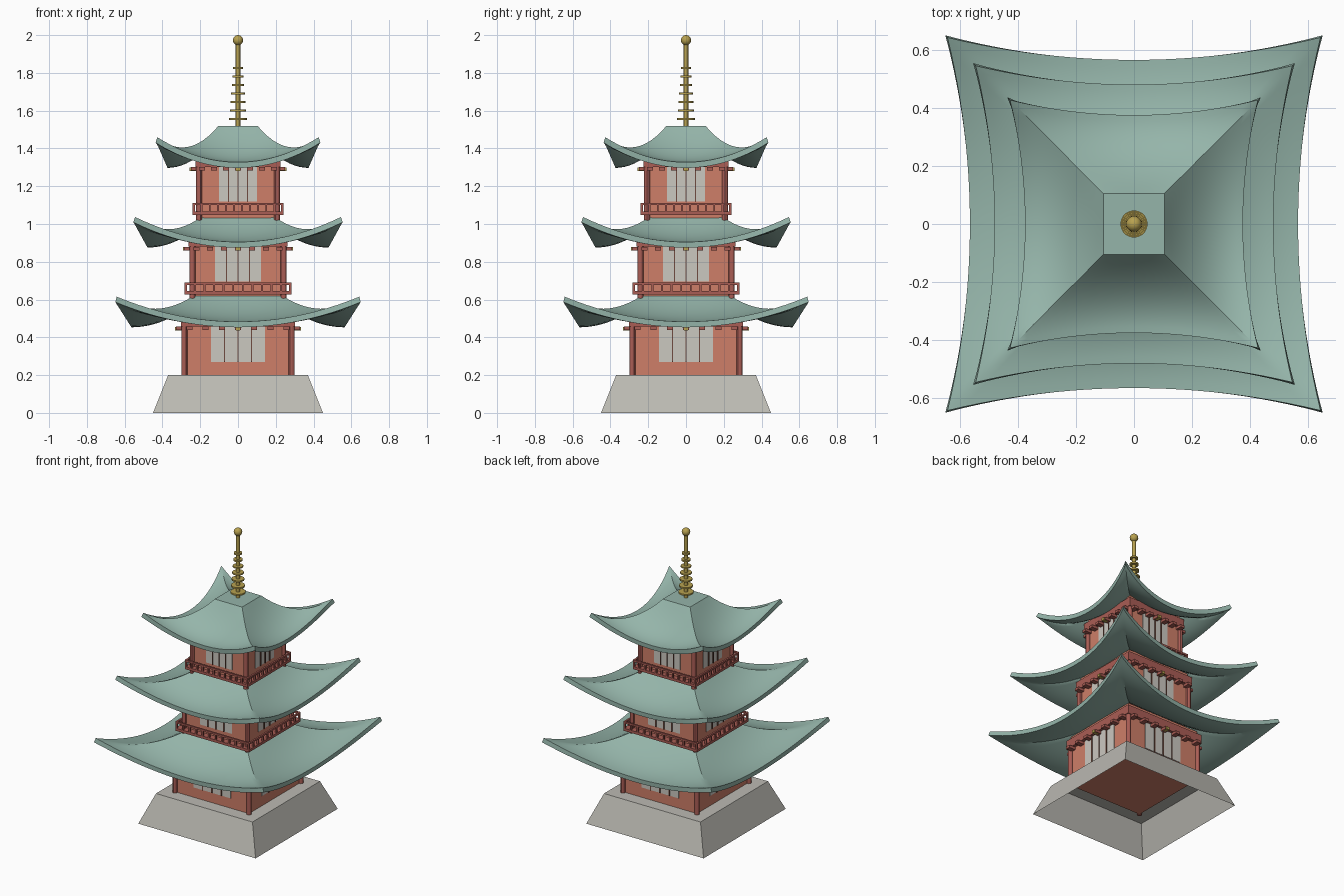
import bpy, bmesh, math
from mathutils import Matrix, Vector

if "Cube" in bpy.data.objects:
    bpy.data.objects.remove(bpy.data.objects["Cube"])


def material(name, rgb):
    m = bpy.data.materials.new(name)
    m.use_nodes = True
    m.diffuse_color = (*rgb, 1)
    m.node_tree.nodes["Principled BSDF"].inputs["Base Color"].default_value = (*rgb, 1)
    return m


STONE = material("stone", (0.50, 0.49, 0.45))
WALL = material("terracotta", (0.62, 0.21, 0.14))
TIMBER = material("red timber", (0.40, 0.11, 0.09))
PAPER = material("paper white", (0.60, 0.58, 0.53))
BAR = material("dark wood", (0.16, 0.07, 0.05))
ROOF = material("green tile", (0.30, 0.46, 0.40))
GOLD = material("gold", (0.48, 0.36, 0.08))


def finish(name, bm, mat, smooth=False):
    me = bpy.data.meshes.new(name)
    bm.to_mesh(me)
    bm.free()
    ob = bpy.data.objects.new(name, me)
    bpy.context.collection.objects.link(ob)
    me.materials.append(mat)
    bpy.ops.object.select_all(action='DESELECT')
    ob.select_set(True)
    bpy.context.view_layer.objects.active = ob
    if smooth:
        bpy.ops.object.shade_smooth_by_angle(angle=math.radians(30))
    return ob


def box(bm, x, y, z, turn=0):
    """Add a box from (min, max) ranges, turned about the z axis by quarter turns."""
    size = Matrix.Diagonal((x[1] - x[0], y[1] - y[0], z[1] - z[0], 1))
    move = Matrix.Translation(((x[0] + x[1]) / 2, (y[0] + y[1]) / 2, (z[0] + z[1]) / 2))
    spin = Matrix.Rotation(turn * math.pi / 2, 4, 'Z')
    bmesh.ops.create_cube(bm, size=1, matrix=spin @ move @ size)


def four_sides(name, mat, boxes):
    """Repeat boxes laid out for the front on all four sides."""
    bm = bmesh.new()
    for turn in range(4):
        for b in boxes:
            box(bm, *b, turn)
    return finish(name, bm, mat)


def mid(c, w):
    return (c - w / 2, c + w / 2)


def roof(name, r0, r_mid, r_corner, z_top, z_mid, lift=0.132, rows=12, cols=24):
    """Swept hip roof: concave slope, eaves curving up and out to the corners."""
    bm = bmesh.new()
    for turn in range(4):
        spin = Matrix.Rotation(turn * math.pi / 2, 3, 'Z')
        grid = []
        for i in range(rows + 1):
            f = i / rows
            row = []
            for j in range(cols + 1):
                t = 2 * j / cols - 1
                edge = r_mid + (r_corner - r_mid) * t * t
                x = t * (r0 + (r_corner - r0) * f)
                y = -(r0 + (edge - r0) * f)
                z = z_top - (z_top - z_mid) * (2 * f - f * f) + lift * t * t * f * f
                row.append(bm.verts.new(spin @ Vector((x, y, z))))
            grid.append(row)
        for a, b in zip(grid, grid[1:]):
            for j in range(cols):
                bm.faces.new((a[j], b[j], b[j + 1], a[j + 1]))
    bmesh.ops.remove_doubles(bm, verts=bm.verts, dist=0.0005)
    rim = [v for v in bm.verts if max(abs(v.co.x), abs(v.co.y)) < r0 + 0.0005]
    bm.faces.new(sorted(rim, key=lambda v: math.atan2(v.co.y, v.co.x)))
    ob = finish(name, bm, ROOF)
    mod = ob.modifiers.new("thickness", 'SOLIDIFY')
    mod.thickness = 0.03
    mod.offset = -1
    bpy.ops.object.modifier_apply(modifier=mod.name)
    bpy.ops.object.shade_smooth_by_angle(angle=math.radians(30))


def storey(label, z0, floor, out, panel, eave):
    """Walls, posts, screens, beam and brackets of one storey."""
    wall = out - 0.02
    bm = bmesh.new()
    box(bm, (-wall, wall), (-wall, wall), (z0, eave + 0.065))
    finish(label + "_walls", bm, WALL)

    post = out - 0.016
    bm = bmesh.new()
    for sx in (-1, 1):
        for sy in (-1, 1):
            place = Matrix.Translation((sx * post, sy * post, (z0 + eave) / 2))
            bmesh.ops.create_cone(bm, cap_ends=True, segments=12, radius1=0.016,
                                  radius2=0.016, depth=eave - z0, matrix=place)
    finish(label + "_corner_posts", bm, TIMBER, True)

    # paper screens with thin vertical bars
    top = eave - 0.025
    four_sides(label + "_screens", PAPER,
               [((-panel, panel), (-wall - 0.004, -wall + 0.002), (floor + 0.07, top))])
    four_sides(label + "_screen_bars", BAR,
               [(mid(k * panel / 2, 0.007), (-wall - 0.009, -wall), (floor + 0.07, top))
                for k in (-1, 0, 1)])

    # head beam and eave brackets
    four_sides(label + "_head_beam", TIMBER,
               [((-out, out), (-out - 0.003, -wall + 0.01), (eave - 0.025, eave + 0.035))])
    step = out * 0.285
    four_sides(label + "_brackets", TIMBER,
               [(mid(k * step, 0.032), (-out - 0.028, -wall), mid(eave - 0.035, 0.018))
                for k in range(-3, 4)])
    four_sides(label + "_gold_studs", GOLD,
               [(mid(0, 0.022), (-out - 0.034, -out), mid(eave - 0.037, 0.018))])


def balcony(label, z, half, bays=11):
    """Floor slab with a square railing."""
    bm = bmesh.new()
    box(bm, (-half, half), (-half, half), (z, z + 0.018))
    finish(label + "_balcony_floor", bm, TIMBER)
    rail_y = (-half, -half + 0.012)
    rails = [((-half, half), rail_y, (z + 0.052, z + 0.064))]
    step = (2 * half - 0.01) / bays
    rails += [(mid(-half + 0.005 + k * step, 0.01), rail_y, (z + 0.01, z + 0.055))
              for k in range(bays + 1)]
    four_sides(label + "_railing", TIMBER, rails)


# stone plinth, hollow underneath
bm = bmesh.new()
bmesh.ops.create_cone(bm, cap_ends=True, segments=4, radius1=0.45 * math.sqrt(2),
                      radius2=0.37 * math.sqrt(2), depth=0.2,
                      matrix=Matrix.Translation((0, 0, 0.1)) @ Matrix.Rotation(math.pi / 4, 4, 'Z'))
bmesh.ops.delete(bm, geom=[f for f in bm.faces if f.normal.z < -0.9], context='FACES_ONLY')
finish("stone_plinth", bm, STONE)

# three storeys, each under its own roof
storey("lower", 0.195, 0.2, 0.30, 0.143, 0.483)
roof("lower_roof", 0.23, 0.565, 0.642, 0.624, 0.483)
balcony("middle", 0.626, 0.283)
storey("middle", 0.59, 0.626, 0.258, 0.122, 0.905)
roof("middle_roof", 0.19, 0.48, 0.545, 1.042, 0.905)
balcony("upper", 1.048, 0.24)
storey("upper", 1.0, 1.048, 0.222, 0.10, 1.327)
roof("upper_roof", 0.105, 0.375, 0.427, 1.518, 1.327)

# spire: shaft, tapering rings and ball
bm = bmesh.new()
bmesh.ops.create_cone(bm, cap_ends=True, segments=16, radius1=0.012, radius2=0.012,
                      depth=0.46, matrix=Matrix.Translation((0, 0, 1.73)))
finish("spire_shaft", bm, GOLD, True)
bm = bmesh.new()
for k in range(7):
    r = 0.047 - 0.0035 * k
    bmesh.ops.create_cone(bm, cap_ends=True, segments=20, radius1=r, radius2=r, depth=0.01,
                          matrix=Matrix.Translation((0, 0, 1.555 + 0.045 * k)))
finish("spire_rings", bm, GOLD, True)
bm = bmesh.new()
bmesh.ops.create_uvsphere(bm, u_segments=20, v_segments=12, radius=0.027,
                          matrix=Matrix.Translation((0, 0, 1.973)))
finish("spire_ball", bm, GOLD, True)
